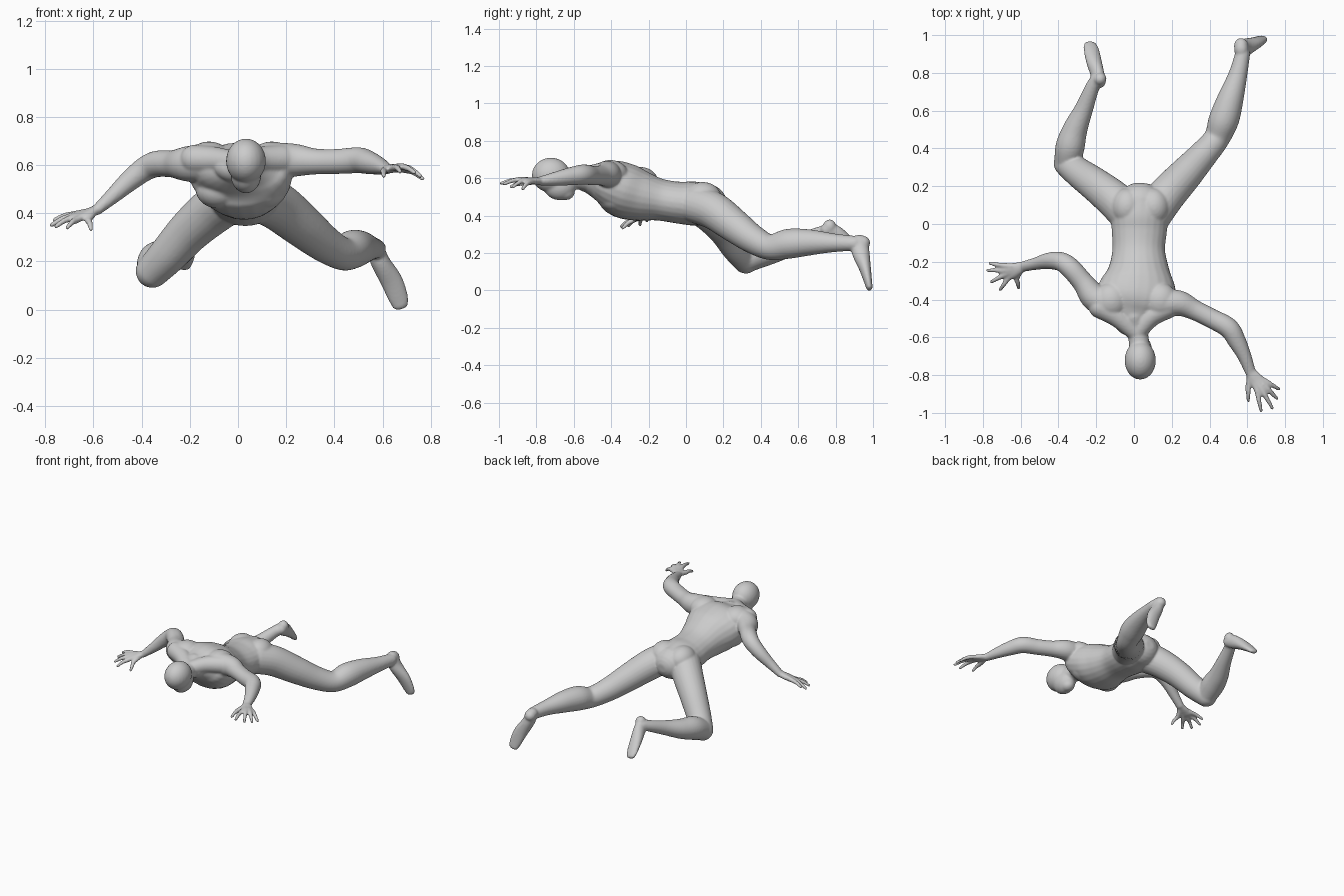
import bpy, bmesh, math
from mathutils import Vector, Matrix

bm = bmesh.new()
SIDES = 24


def catmull(a, b, c, d, t):
    return 0.5 * (2*b + (c - a)*t + (2*a - 5*b + 4*c - d)*t*t + (3*b - a - 3*c + d)*t**3)


def tube(points, up=(0, 0, 1), steps=6):
    """Smooth closed tube through (x, y, z, half width[, half height]) with rounded ends."""
    keys = [tuple(p) if len(p) == 5 else tuple(p) + (p[3],) for p in points]
    k = [keys[0]] + keys + [keys[-1]]
    path = []
    for i in range(1, len(k) - 2):
        for s in range(steps):
            path.append([catmull(*(k[i + j][n] for j in (-1, 0, 1, 2)), s / steps) for n in range(5)])
    path.append(list(keys[-1]))
    pos = [Vector(p[:3]) for p in path]
    rings = []
    for i, p in enumerate(path):
        t = (pos[min(i + 1, len(pos) - 1)] - pos[max(i - 1, 0)]).normalized()
        rings.append((pos[i], t, p[3], p[4]))

    def cap(ring, sign):
        c, t, w, h = ring
        out = []
        for n in range(1, 6):
            a = n / 6 * math.pi / 2
            out.append((c + t * sign * min(w, h) * math.sin(a), t, w * math.cos(a), h * math.cos(a)))
        return out
    rings = cap(rings[0], -1)[::-1] + rings + cap(rings[-1], 1)
    loops = []
    for c, t, w, h in rings:
        side = t.cross(Vector(up)).normalized()
        top = side.cross(t)
        loops.append([bm.verts.new(c + side * w * math.cos(a) + top * h * math.sin(a))
                      for a in (2 * math.pi * j / SIDES for j in range(SIDES))])
    for a, b in zip(loops, loops[1:]):
        for j in range(SIDES):
            m = (j + 1) % SIDES
            bm.faces.new((a[j], a[m], b[m], b[j]))
    bm.faces.new(loops[0][::-1])
    bm.faces.new(loops[-1])


def blob(center, radii):
    """Ellipsoid muscle mass."""
    bmesh.ops.create_uvsphere(bm, u_segments=24, v_segments=16, radius=1,
                              matrix=Matrix.Translation(center) @ Matrix.Diagonal((*radii, 1)))


def hand(wrist, fingers, palm_end):
    """Flat palm plus five fingers given as (knuckle, tip)."""
    w, e = Vector(wrist), Vector(palm_end)
    m = w.lerp(e, 0.5)
    tube([(*w, .027, .021), (*m, .037, .019), (*e, .041, .015)])
    for knuckle, tip in fingers:
        a, b = Vector(knuckle), Vector(tip)
        mid = a.lerp(b, 0.5) + Vector((0, 0, .006))
        tube([(*w, .014), (*a, .015), (*mid, .0125), (*a.lerp(b, .92), .010)])


# torso
tube([(0, -.53, .59, .10, .065), (0, -.47, .58, .18, .095), (.01, -.40, .565, .215, .135),
      (.02, -.32, .53, .20, .148), (.025, -.24, .505, .163, .135), (.025, -.14, .485, .14, .112),
      (.028, -.04, .47, .146, .112), (.03, .04, .465, .15, .118), (.035, .11, .46, .125, .11)])
for s in (-1, 1):
    blob((.01 + s * .09, -.38, .495), (.095, .085, .075))       # chest
    blob((.01 + s * .13, -.405, .625), (.09, .095, .073))       # shoulder blades
    blob((.035 + s * .07, .09, .495), (.085, .10, .085))        # buttocks
    tube([(.015, -.58, .605, .045), (s * .09, -.49, .62, .055), (s * .18, -.44, .625, .06)])  # trapezius

# neck and head
tube([(0, -.49, .60, .07), (.018, -.57, .595, .055), (.033, -.67, .60, .055)])
blob((.033, -.722, .617), (.083, .102, .093))
blob((.033, -.675, .562), (.064, .088, .079))
blob((.033, -.645, .525), (.045, .05, .042))

# right arm and hand
tube([(-.14, -.42, .61, .08), (-.212, -.385, .605, .073), (-.27, -.31, .605, .057),
      (-.335, -.235, .605, .055), (-.385, -.2, .585, .051), (-.45, -.195, .535, .044),
      (-.52, -.21, .472, .033), (-.585, -.225, .415, .028, .023)])
hand((-.585, -.225, .415), [
    ((-.62, -.285, .375), (-.61, -.342, .33)), ((-.665, -.288, .375), (-.712, -.352, .338)),
    ((-.682, -.267, .383), (-.762, -.31, .342)), ((-.682, -.245, .39), (-.782, -.245, .348)),
    ((-.67, -.222, .397), (-.77, -.208, .37))], (-.66, -.254, .386))

# left arm and hand
tube([(.15, -.42, .62, .075), (.24, -.42, .62, .068), (.32, -.455, .615, .054),
      (.41, -.50, .615, .052), (.50, -.55, .62, .054), (.545, -.62, .61, .048),
      (.585, -.70, .597, .037), (.615, -.78, .585, .029, .024)])
hand((.615, -.78, .585), [
    ((.605, -.86, .575), (.605, -.942, .553)), ((.65, -.88, .59), (.675, -.997, .572)),
    ((.675, -.875, .594), (.737, -.982, .567)), ((.692, -.857, .59), (.763, -.93, .552)),
    ((.70, -.835, .58), (.772, -.877, .54))], (.663, -.85, .588))

# right leg, knee sharply bent
tube([(-.03, .05, .46, .10), (-.10, .125, .415, .10), (-.20, .205, .328, .09),
      (-.29, .27, .228, .08), (-.355, .32, .16, .07)])
tube([(-.352, .33, .168, .07), (-.338, .41, .203, .077), (-.312, .50, .225, .066),
      (-.265, .61, .262, .049), (-.222, .72, .305, .038), (-.195, .765, .325, .036)])
tube([(-.185, .755, .325, .036, .04), (-.195, .80, .303, .036, .045), (-.212, .86, .262, .042, .035),
      (-.226, .925, .207, .042, .022), (-.232, .952, .18, .034, .016)], up=(.2, .6, .7))
blob((-.18, .768, .342), (.035, .035, .038))

# left leg, stretched back
tube([(.10, .05, .46, .10), (.17, .15, .425, .10), (.27, .26, .345, .09), (.36, .36, .273, .077),
      (.435, .45, .232, .069), (.475, .55, .25, .08), (.51, .66, .257, .07),
      (.55, .79, .255, .05), (.575, .90, .252, .04)])
tube([(.568, .925, .26, .038, .045), (.59, .935, .20, .04, .047), (.637, .957, .12, .046, .032),
      (.665, .973, .05, .042, .022), (.674, .98, .018, .034, .018)], up=(0, 1, 0))
blob((.567, .943, .255), (.038, .042, .038))

# one fused, smoothed skin
bmesh.ops.recalc_face_normals(bm, faces=bm.faces)
mesh = bpy.data.meshes.new("body")
bm.to_mesh(mesh)
bm.free()
body = bpy.data.objects.new("body", mesh)
bpy.context.collection.objects.link(body)
fuse = body.modifiers.new("fuse", 'REMESH')
fuse.mode = 'VOXEL'
fuse.voxel_size = .0065
fuse.use_smooth_shade = True
soften = body.modifiers.new("soften", 'SMOOTH')
soften.factor = .5
soften.iterations = 8
